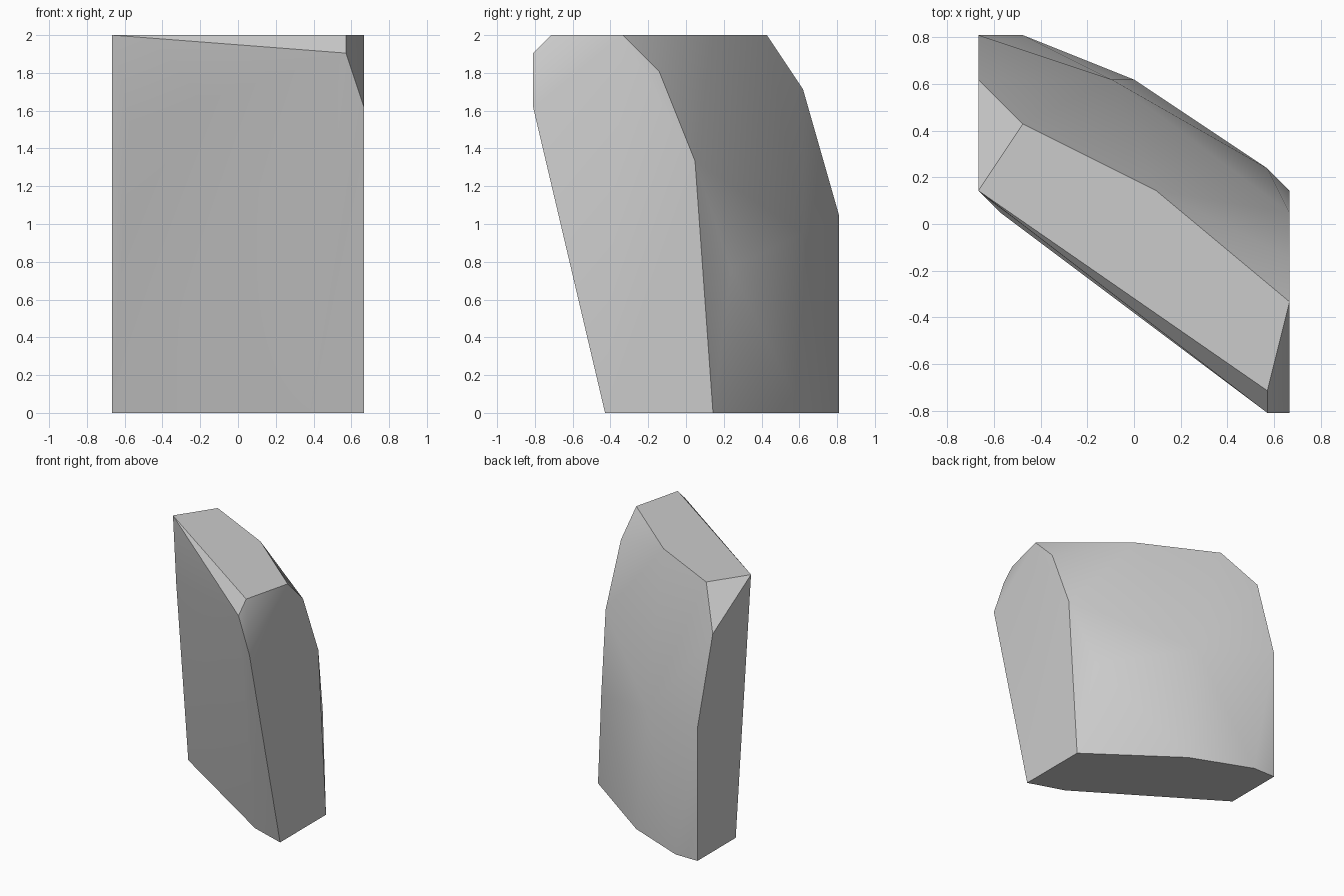
import bpy
import bmesh
import math
from mathutils import Vector

# Remove the default cube
default_cube = bpy.data.objects.get("Cube")
if default_cube:
    bpy.data.objects.remove(default_cube, do_unlink=True)

# The stone is carved on a coarse grid: height, width and depth in whole cells
HEIGHT, WIDTH, DEPTH = 21, 14, 17
CELL = 2 / HEIGHT


def grid_point(x, y, z):
    """Grid cell corner turned into a centred position standing on the ground."""
    return Vector((x - WIDTH / 2, y - DEPTH / 2, z)) * CELL


def make_material(name, colour):
    material = bpy.data.materials.new(name)
    material.use_nodes = True
    material.diffuse_color = colour
    shader = material.node_tree.nodes["Principled BSDF"]
    shader.inputs["Base Color"].default_value = colour
    return material


def make_stone(name, corners, material):
    """Wrap a convex skin around the corners and merge its flat faces."""
    bm = bmesh.new()
    for corner in corners:
        bm.verts.new(grid_point(*corner))
    bmesh.ops.convex_hull(bm, input=bm.verts[:])
    bmesh.ops.dissolve_limit(bm, angle_limit=math.radians(0.2),
                             verts=bm.verts[:], edges=bm.edges[:])
    bmesh.ops.recalc_face_normals(bm, faces=bm.faces[:])
    mesh = bpy.data.meshes.new(name)
    bm.to_mesh(mesh)
    bm.free()
    mesh.materials.append(material)
    stone = bpy.data.objects.new(name, mesh)
    bpy.context.collection.objects.link(stone)
    return stone


# Footprint and flat top outlines
footprint = [(0, 12), (11, 5), (WIDTH, 4), (WIDTH, 10),
             (7, 15), (2, DEPTH), (0, DEPTH)]
top_outline = [(0, 10), (2, 13), (8, 10), (WIDTH, 5), (13, 1)]

# Corners of the two cut ends, and the slight bulges of the broad faces
left_end = [(0, DEPTH, 11), (0, 15, 18)]
right_end = [(WIDTH, 9, 14), (WIDTH, 7, 19), (WIDTH, 0, 17)]
front_bulges = [(1, 9, 16), (13, 0, 20)]
back_bulges = [(13, 11, 8), (6, 15, 10)]

corners = [(x, y, 0) for x, y in footprint]
corners += [(x, y, HEIGHT) for x, y in top_outline]
corners += left_end + right_end + front_bulges + back_bulges

grey = make_material("stone_grey", (0.6, 0.6, 0.6, 1))
stone = make_stone("standing_stone", corners, grey)

# Soft shading across the rounded back, crisp edges at the cuts
bpy.ops.object.select_all(action="DESELECT")
stone.select_set(True)
bpy.context.view_layer.objects.active = stone
bpy.ops.object.shade_smooth_by_angle(angle=math.radians(30))
